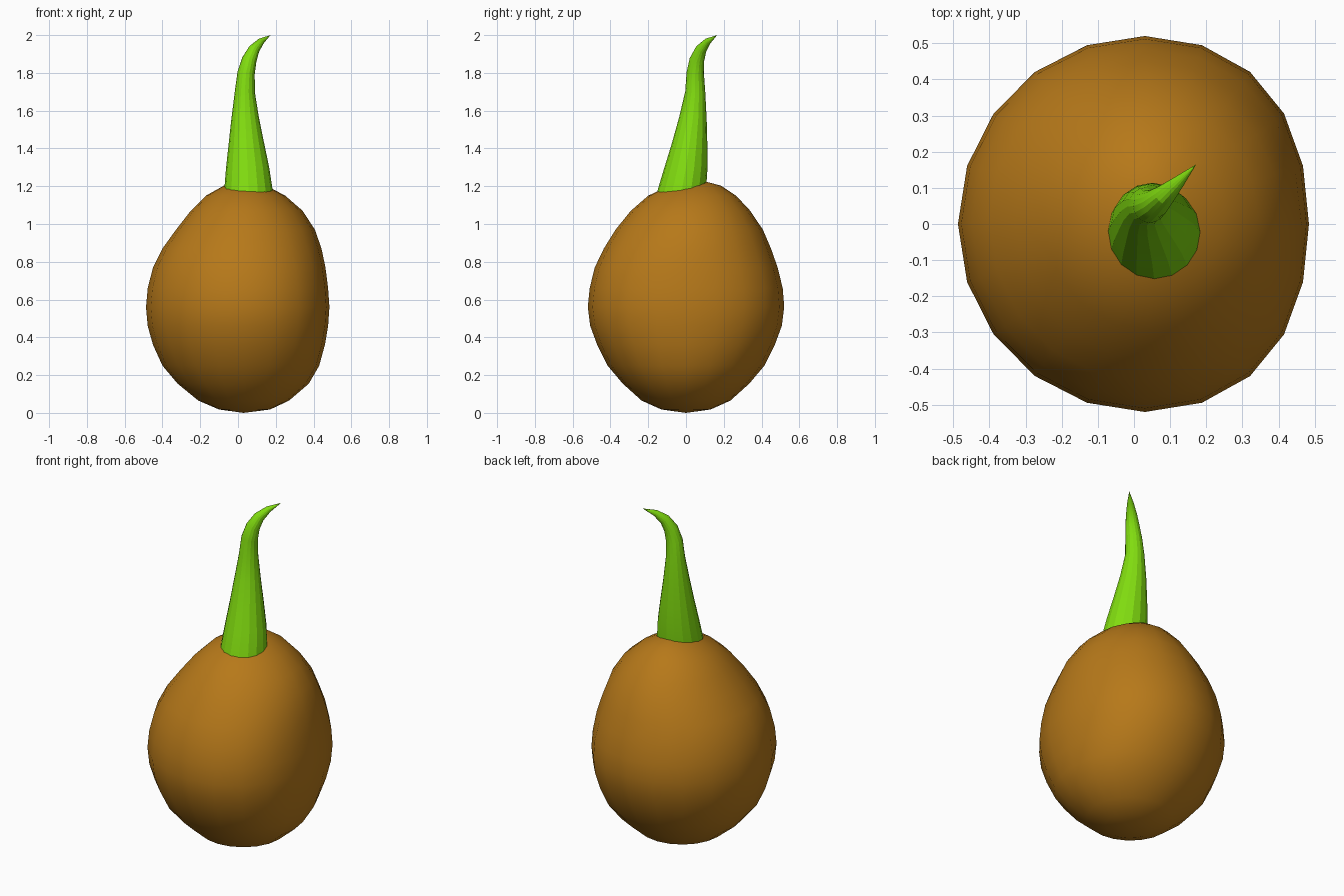
import bpy, math
from mathutils import Vector

if "Cube" in bpy.data.objects:
    bpy.data.objects.remove(bpy.data.objects["Cube"])


def loft(name, rings, start, end, color, angle):
    """Skin a stack of equal rings, closed with a pole point at each end."""
    n = len(rings[0])
    verts = [start] + [p for r in rings for p in r] + [end]
    faces = [(0, 1 + (i + 1) % n, 1 + i) for i in range(n)]
    for k in range(len(rings) - 1):
        a, b = 1 + k * n, 1 + (k + 1) * n
        faces += [(a + i, a + (i + 1) % n, b + (i + 1) % n, b + i) for i in range(n)]
    a = 1 + (len(rings) - 1) * n
    faces += [(a + i, a + (i + 1) % n, len(verts) - 1) for i in range(n)]
    mesh = bpy.data.meshes.new(name)
    mesh.from_pydata(verts, [], faces)
    ob = bpy.data.objects.new(name, mesh)
    bpy.context.collection.objects.link(ob)
    mat = bpy.data.materials.new(name + "_color")
    mat.diffuse_color = color
    mat.use_nodes = True
    mat.node_tree.nodes["Principled BSDF"].inputs["Base Color"].default_value = mat.diffuse_color
    mesh.materials.append(mat)
    bpy.ops.object.select_all(action='DESELECT')
    ob.select_set(True)
    bpy.context.view_layer.objects.active = ob
    bpy.ops.object.shade_smooth_by_angle(angle=math.radians(angle))
    return ob


# Seed body: z, left x, right x, front y, back y (right side is flattened)
profile = [
    (0.018, -0.10, 0.17, -0.13, 0.13),
    (0.065, -0.21, 0.27, -0.235, 0.235),
    (0.155, -0.32, 0.375, -0.335, 0.335),
    (0.25, -0.40, 0.43, -0.415, 0.415),
    (0.36, -0.45, 0.46, -0.47, 0.47),
    (0.46, -0.478, 0.477, -0.507, 0.507),
    (0.56, -0.487, 0.484, -0.52, 0.52),
    (0.66, -0.478, 0.477, -0.51, 0.512),
    (0.77, -0.45, 0.463, -0.483, 0.485),
    (0.87, -0.40, 0.442, -0.435, 0.45),
    (0.97, -0.328, 0.407, -0.373, 0.407),
    (1.07, -0.25, 0.342, -0.292, 0.34),
    (1.15, -0.17, 0.25, -0.20, 0.265),
    (1.203, -0.075, 0.15, -0.085, 0.185),
]
SEG = 20
body_rings = []
for z, xl, xr, yf, yb in profile:
    cx, cy, ry = 0.03 if z < 0.9 else 0.04, (yf + yb) / 2, (yb - yf) / 2
    left, right = cx - xl, xr - cx
    ring = []
    for i in range(SEG):
        a = math.tau * i / SEG
        c = math.cos(a)
        x = left * c - ((left - right) * c ** 3 if c > 0 else 0)
        ring.append((cx + x, cy + ry * math.sin(a), z))
    body_rings.append(ring)
loft("seed_body", body_rings, (0.03, 0, 0), (0.05, 0.065, 1.235),
     (0.47, 0.19, 0.01, 1), 60)

# Curved sprout: centre line x, y, z and radius
path = [
    (0.057, -0.032, 1.12, 0.132), (0.055, -0.02, 1.19, 0.127),
    (0.051, 0.0, 1.30, 0.114), (0.045, 0.018, 1.42, 0.095),
    (0.038, 0.037, 1.56, 0.073), (0.036, 0.049, 1.70, 0.053),
    (0.043, 0.049, 1.80, 0.046), (0.060, 0.058, 1.87, 0.039),
    (0.085, 0.080, 1.925, 0.030), (0.122, 0.115, 1.967, 0.018),
]
tip = Vector((0.172, 0.165, 2.0))
pts = [Vector(p[:3]) for p in path] + [tip]
SIDES = 16
sprout_rings = []
for k, p in enumerate(path):
    # Lower rings stay level, upper rings follow the bend
    t = pts[k + 1] - pts[k - 1] if k > 3 else Vector((0, 0, 1))
    q = Vector((0, 0, 1)).rotation_difference(t)
    sprout_rings.append([
        pts[k] + q @ Vector((p[3] * math.cos(math.tau * i / SIDES),
                             p[3] * math.sin(math.tau * i / SIDES), 0))
        for i in range(SIDES)])
loft("sprout", sprout_rings, pts[0], tip, (0.22, 0.72, 0.005, 1), 20)
